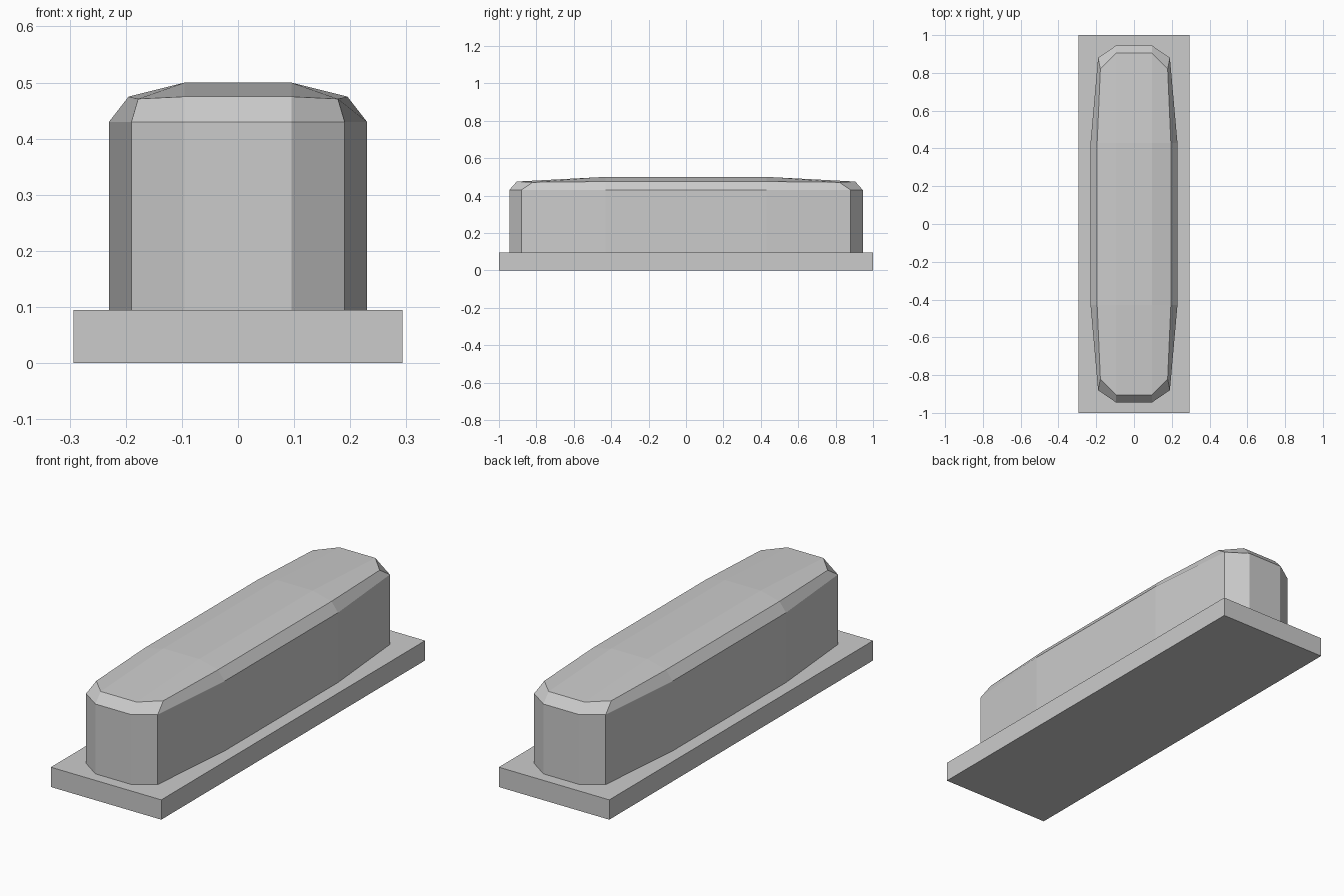
import bpy, bmesh

if "Cube" in bpy.data.objects:
    bpy.data.objects.remove(bpy.data.objects["Cube"])

grey = bpy.data.materials.new("light grey")
grey.diffuse_color = (0.6, 0.6, 0.6, 1)
grey.use_nodes = True
grey.node_tree.nodes["Principled BSDF"].inputs["Base Color"].default_value = grey.diffuse_color


def make_object(name, bm):
    bmesh.ops.recalc_face_normals(bm, faces=bm.faces)
    mesh = bpy.data.meshes.new(name)
    bm.to_mesh(mesh)
    bm.free()
    mesh.materials.append(grey)
    obj = bpy.data.objects.new(name, mesh)
    bpy.context.collection.objects.link(obj)
    return obj


def mirrored_ring(quarter):
    """Repeat a quarter outline (end to side) in all four quadrants."""
    right = quarter + [(x, -y, z) for x, y, z in reversed(quarter)]
    return right + [(-x, y, z) for x, y, z in reversed(right)]


# Base plate
bm = bmesh.new()
bmesh.ops.create_cube(bm, size=1)
for v in bm.verts:
    v.co = (v.co.x * 0.586, v.co.y * 2, (v.co.z + 0.5) * 0.095)
make_object("base_plate", bm)

# Body: bowed walls, chamfered rim and shallow crowned top
plan = [(0.095, 0.945), (0.19, 0.88), (0.23, 0.43)]
rim = [(0.095, 0.905, 0.475), (0.178, 0.82, 0.471), (0.195, 0.43, 0.475)]
bm = bmesh.new()
rings = [[bm.verts.new(p) for p in mirrored_ring(q)] for q in (
    [(x, y, 0.095) for x, y in plan],
    [(x, y, 0.43) for x, y in plan],
    rim)]
for low, high in zip(rings, rings[1:]):
    for i in range(12):
        j = (i + 1) % 12
        bm.faces.new((low[i], low[j], high[j], high[i]))
bm.faces.new(rings[0])

# Crown: raised centre panel, with side, end and corner panels
crown = [bm.verts.new(p) for p in mirrored_ring([(0.095, 0.43, 0.5)])]
bm.faces.new(crown)
top = rings[2]
for k in range(4):
    s = k * 3
    # Odd quadrants run side to end, even ones end to side
    bm.faces.new((crown[k], top[s], top[s + 1], top[s + 2]))
    n = (k + 1) % 4
    bm.faces.new((crown[k], top[s + 2], top[(s + 3) % 12], crown[n]))
make_object("body", bm)
